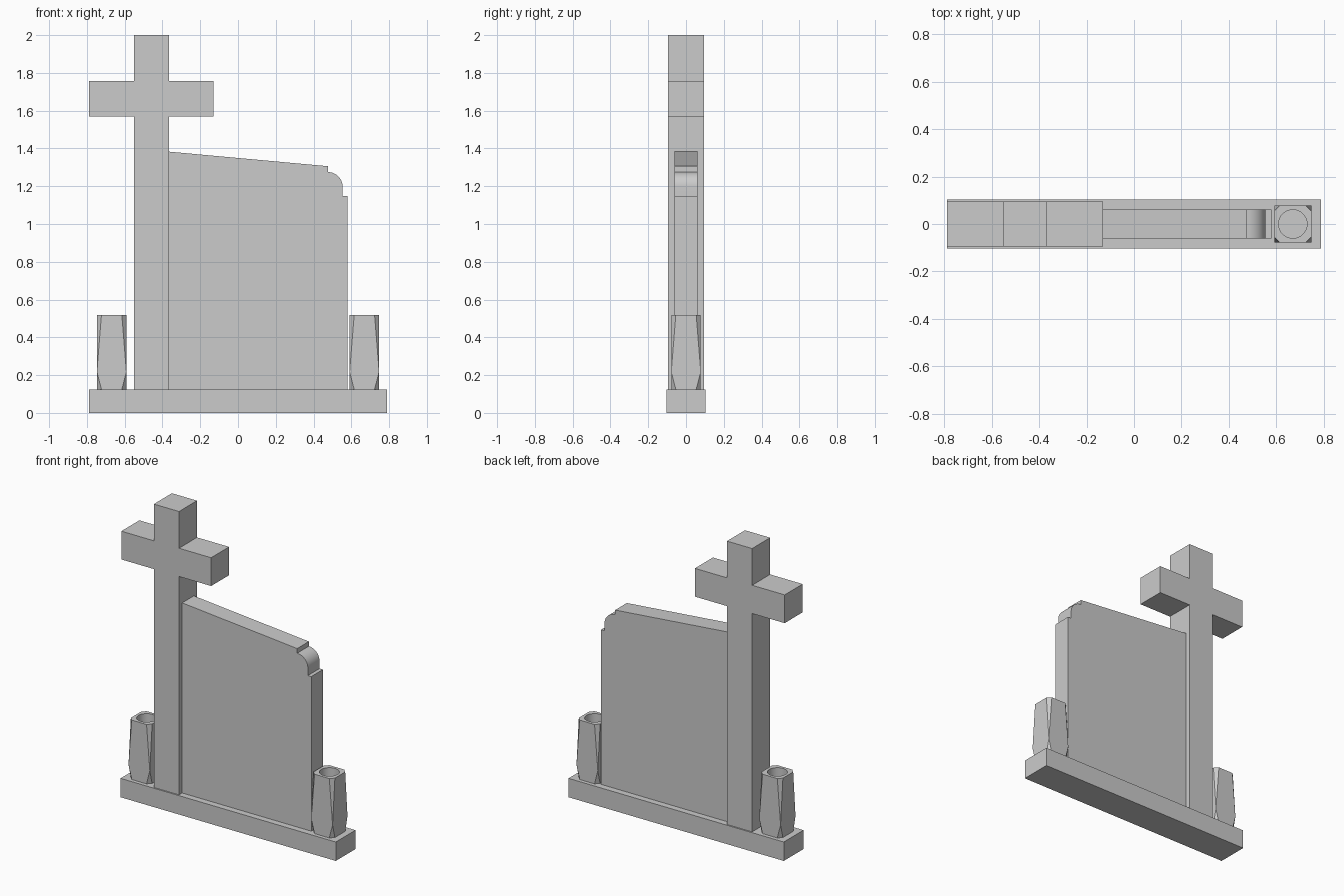
import bpy, bmesh, math
from mathutils import Vector

if "Cube" in bpy.data.objects:
    bpy.data.objects.remove(bpy.data.objects["Cube"])


def make_object(name, bm):
    bmesh.ops.recalc_face_normals(bm, faces=bm.faces)
    mesh = bpy.data.meshes.new(name)
    bm.to_mesh(mesh)
    bm.free()
    ob = bpy.data.objects.new(name, mesh)
    bpy.context.collection.objects.link(ob)
    return ob


def prism(name, outline, half_depth):
    """Extrude an x-z outline from -half_depth to +half_depth in y."""
    bm = bmesh.new()
    face = bm.faces.new([bm.verts.new((x, -half_depth, z)) for x, z in outline])
    new = bmesh.ops.extrude_face_region(bm, geom=[face])["geom"]
    verts = [v for v in new if isinstance(v, bmesh.types.BMVert)]
    bmesh.ops.translate(bm, verts=verts, vec=(0, 2 * half_depth, 0))
    return make_object(name, bm)


BASE_TOP = 0.125

# Base plinth
prism("base", [(-0.788, 0), (0.788, 0), (0.788, BASE_TOP), (-0.788, BASE_TOP)], 0.103)

# Cross: tall post with crossbar
pl, pr, al, ar, a0, a1 = -0.55, -0.366, -0.788, -0.131, 1.57, 1.757
prism("cross", [(pl, BASE_TOP), (pr, BASE_TOP), (pr, a0), (ar, a0), (ar, a1), (pr, a1),
                (pr, 2.0), (pl, 2.0), (pl, a1), (al, a1), (al, a0), (pl, a0)], 0.094)

# Headstone slab: sloping top with a stepped, rounded shoulder
R, STEPS = 0.078, 12
arc = [(0.476 + R * math.cos(a), 1.197 + R * math.sin(a))
       for a in (math.pi / 2 * i / STEPS for i in range(STEPS + 1))]
slab = prism("headstone", [(pr, BASE_TOP), (0.579, BASE_TOP), (0.579, 1.148), (0.554, 1.148)]
             + arc + [(0.476, 1.306), (pr, 1.383)], 0.061)
bpy.context.view_layer.objects.active = slab
slab.select_set(True)
bpy.ops.object.shade_smooth_by_angle(angle=math.radians(30))

# Vases: square blocks with corners cut away toward the top and bottom
VX, H, CUT, VTOP = 0.669, 0.078, 0.024, 0.518
bm = bmesh.new()
for sx in (-1, 1):
    for sy in (-1, 1):
        bm.verts.new((VX + sx * H, sy * H, 0.217))
        for z in (BASE_TOP, VTOP):
            bm.verts.new((VX + sx * (H - CUT), sy * H, z))
            bm.verts.new((VX + sx * H, sy * (H - CUT), z))
bmesh.ops.convex_hull(bm, input=bm.verts)
bmesh.ops.dissolve_limit(bm, angle_limit=math.radians(1), verts=bm.verts, edges=bm.edges)
vases = make_object("flower_vases", bm)

# Round bore in the vase
DEPTH = 0.3
bm = bmesh.new()
bmesh.ops.create_cone(bm, cap_ends=True, segments=32, radius1=0.06, radius2=0.06, depth=2 * DEPTH)
bmesh.ops.translate(bm, verts=bm.verts, vec=Vector((VX, 0, VTOP)))
for f in bm.faces:
    f.smooth = len(f.verts) == 4
bore = make_object("vase_bore_cutter", bm)
bore.hide_render = True
bore.hide_set(True)
cut = vases.modifiers.new("bore", 'BOOLEAN')
cut.operation = 'DIFFERENCE'
cut.solver = 'EXACT'
cut.object = bore

# Matching vase on the other side
mirror = vases.modifiers.new("mirror", 'MIRROR')
mirror.use_axis[0] = True
